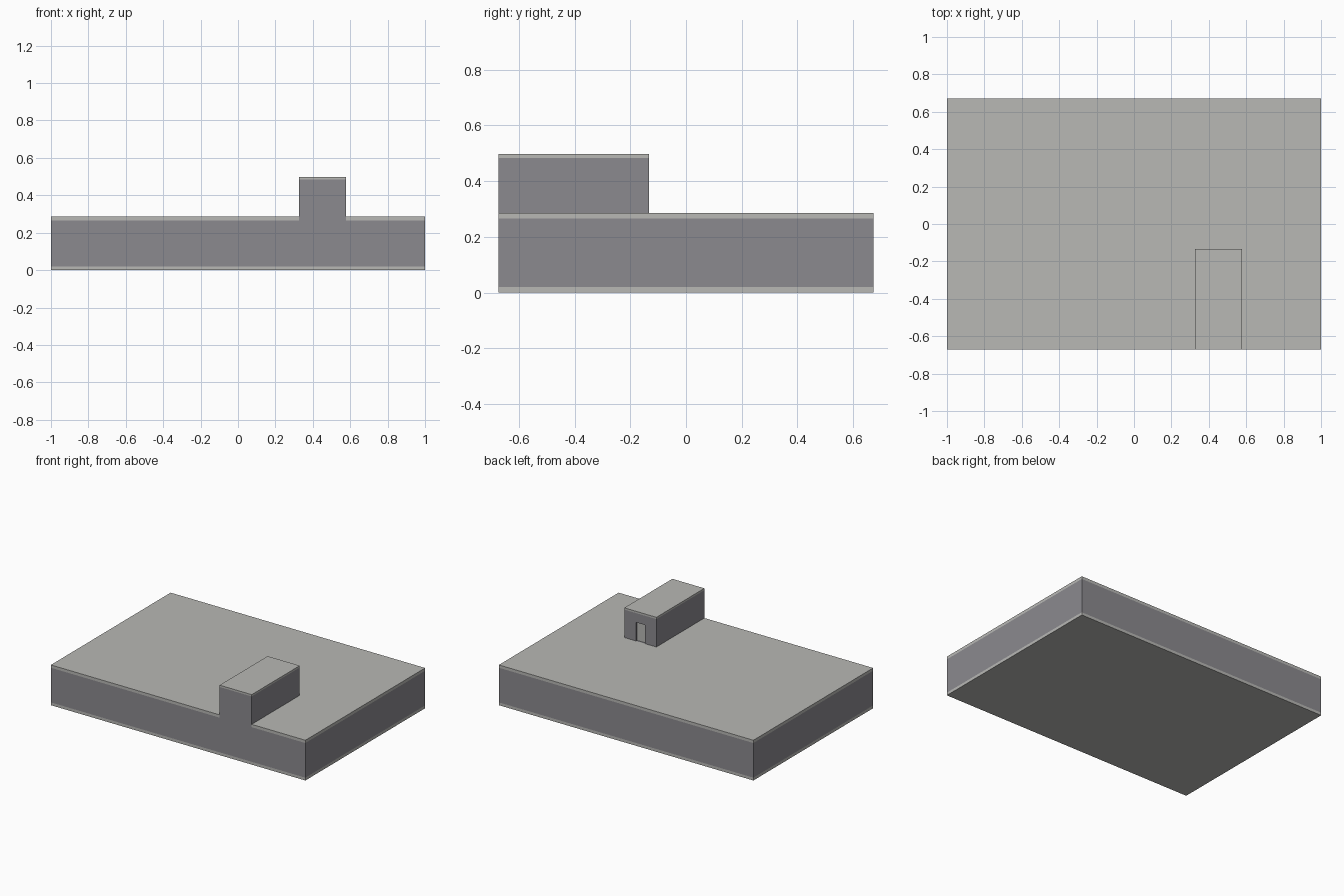
import bpy, bmesh

default = bpy.data.objects.get("Cube")
if default:
    bpy.data.objects.remove(default, do_unlink=True)


def material(name, rgb):
    m = bpy.data.materials.new(name)
    m.use_nodes = True
    colour = (*rgb, 1)
    m.diffuse_color = colour
    m.node_tree.nodes["Principled BSDF"].inputs["Base Color"].default_value = colour
    return m


def prism(name, outline, z0, z1, mat):
    """Extrude a flat outline from height z0 to z1."""
    bm = bmesh.new()
    face = bm.faces.new([bm.verts.new((x, y, z0)) for x, y in outline])
    new = bmesh.ops.extrude_face_region(bm, geom=[face])["geom"]
    verts = [v for v in new if isinstance(v, bmesh.types.BMVert)]
    bmesh.ops.translate(bm, verts=verts, vec=(0, 0, z1 - z0))
    bmesh.ops.recalc_face_normals(bm, faces=bm.faces)
    mesh = bpy.data.meshes.new(name)
    bm.to_mesh(mesh)
    bm.free()
    mesh.materials.append(mat)
    ob = bpy.data.objects.new(name, mesh)
    bpy.context.collection.objects.link(ob)
    return ob


def rect(x0, x1, y0, y1):
    return [(x0, y0), (x1, y0), (x1, y1), (x0, y1)]


def combine(target, helper, operation):
    mod = target.modifiers.new(operation.title(), "BOOLEAN")
    mod.object = helper
    mod.operation = operation
    mod.solver = "EXACT"
    helper.hide_render = True
    bpy.context.view_layer.objects.active = target
    bpy.ops.object.modifier_apply(modifier=mod.name)
    bpy.data.objects.remove(helper, do_unlink=True)


wall = material("wall grey", (0.26, 0.255, 0.275))
slab = material("pale concrete", (0.48, 0.48, 0.46))

W, D = 1.0, 0.672                  # half width and half depth
TX0, TX1, TY = 0.326, 0.578, -0.133   # rooftop hut sides and back
BASE, EAVE, ROOF = 0.02, 0.266, 0.286
HUT_EAVE, HUT_TOP = 0.484, 0.497
DX0, DX1, DOOR_TOP, RECESS = 0.414, 0.486, 0.418, 0.015

# Walls of the main block and the rooftop hut in one piece
walls = prism("walls", rect(-W, W, -D, D), BASE, EAVE, wall)
hut = prism("hut_walls", rect(TX0, TX1, -D, TY), BASE + 0.1, HUT_EAVE, wall)
combine(walls, hut, "UNION")

# Doorway in the back of the hut
cutter = prism("doorway_cutter", rect(DX0, DX1, TY - RECESS, TY + 0.1), ROOF, DOOR_TOP, wall)
combine(walls, cutter, "DIFFERENCE")
prism("door", rect(DX0, DX1, TY - RECESS, TY - RECESS + 0.004), ROOF, DOOR_TOP, slab)

# Floor slab, main roof notched around the hut, and hut roof
prism("floor_slab", rect(-W, W, -D, D), 0, BASE, slab)
notched = [(-W, -D), (TX0, -D), (TX0, TY), (TX1, TY), (TX1, -D), (W, -D), (W, D), (-W, D)]
prism("main_roof", notched, EAVE, ROOF, slab)
prism("hut_roof", rect(TX0, TX1, -D, TY), HUT_EAVE, HUT_TOP, slab)
